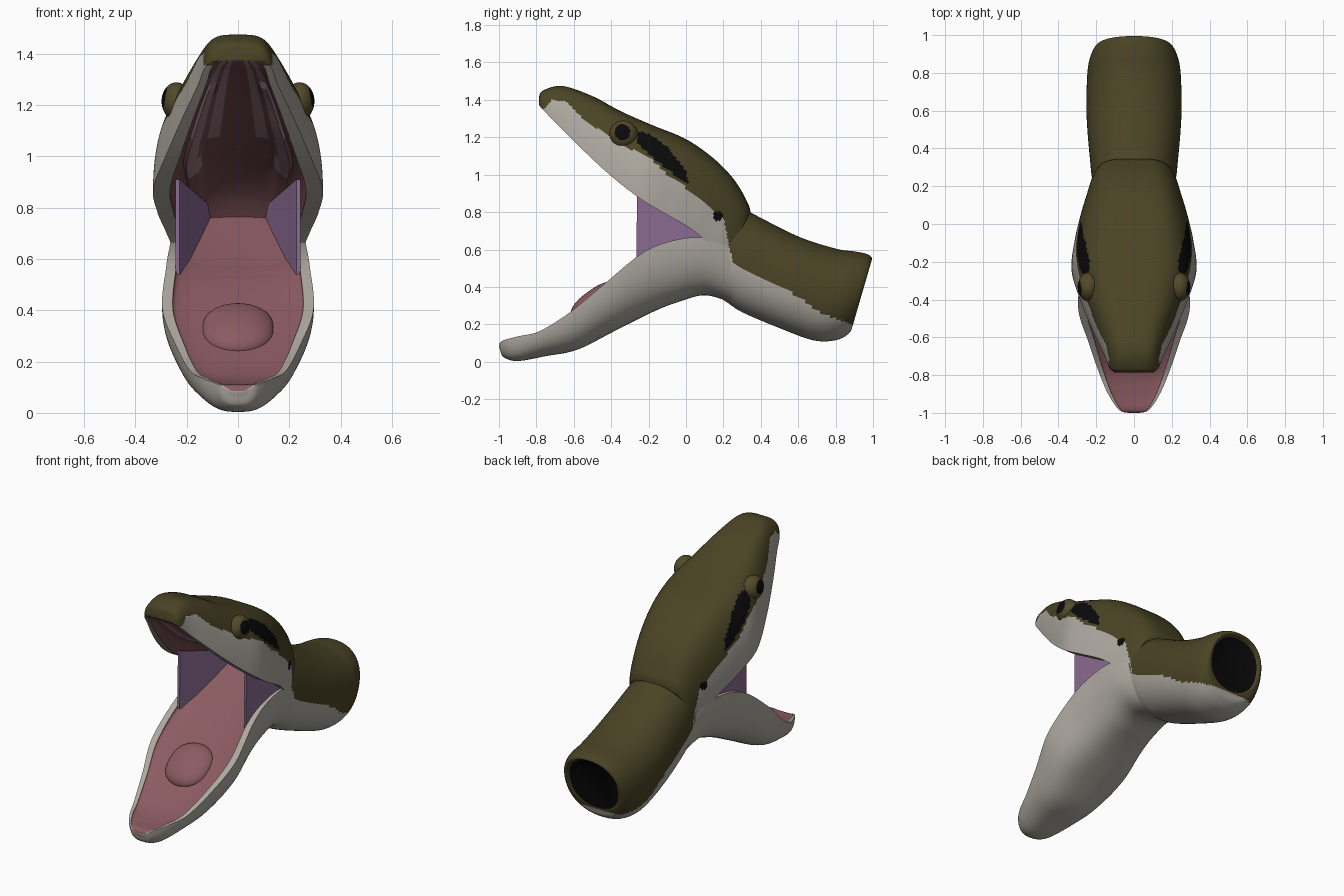
import bpy, bmesh, math
from mathutils import Vector

if "Cube" in bpy.data.objects:
    bpy.data.objects.remove(bpy.data.objects["Cube"])

COLOURS = {
    "olive": (0.068, 0.056, 0.018), "belly_cream": (0.42, 0.395, 0.35),
    "black": (0.003, 0.003, 0.003), "mouth_pink": (0.26, 0.105, 0.12),
    "palate_maroon": (0.15, 0.06, 0.065), "gum_mauve": (0.27, 0.16, 0.20),
    "membrane_purple": (0.25, 0.145, 0.28), "eye_brown": (0.085, 0.068, 0.024),
}
NAMES = list(COLOURS)
MATS = []
for n, c in COLOURS.items():
    m = bpy.data.materials.new(n)
    m.diffuse_color = (*c, 1)
    m.use_nodes = True
    m.node_tree.nodes["Principled BSDF"].inputs["Base Color"].default_value = m.diffuse_color
    MATS.append(m)


def finish(name, bm, colour, angle=50):
    """Mesh to object, colouring each face by colour(face)."""
    bmesh.ops.recalc_face_normals(bm, faces=bm.faces)
    for f in bm.faces:
        f.material_index = NAMES.index(colour(f))
    me = bpy.data.meshes.new(name)
    bm.to_mesh(me)
    bm.free()
    ob = bpy.data.objects.new(name, me)
    bpy.context.collection.objects.link(ob)
    for m in MATS:
        me.materials.append(m)
    bpy.ops.object.select_all(action='DESELECT')
    bpy.context.view_layer.objects.active = ob
    ob.select_set(True)
    bpy.ops.object.shade_smooth_by_angle(angle=math.radians(angle))
    return ob


def smooth_stations(st, sub):
    """Catmull-Rom interpolation of station tuples."""
    out = []
    for i in range(len(st) - 1):
        a, b, c, d = st[max(i - 1, 0)], st[i], st[i + 1], st[min(i + 2, len(st) - 1)]
        for k in range(sub):
            t = k / sub
            out.append([0.5 * (2*q + (r - p)*t + (2*p - 5*q + 4*r - s)*t*t + (3*q - p - 3*r + s)*t**3)
                        for p, q, r, s in zip(a, b, c, d)])
    return out + [list(st[-1])]


def spow(v, p):
    return math.copysign(abs(v) ** p, v)


def jaw_ring(d, power, inner, n=72, m=44):
    """Half-shell section: outer arc from lip to lip, then hollow inner arc."""
    pts = [(spow(math.cos(math.pi*i/n), power), abs(math.sin(math.pi*i/n)) ** .9) for i in range(n + 1)]
    for i in range(m + 1):
        t = math.pi * (1 - i / m)
        u = inner * math.cos(t)
        ridge = .06 if .46 < abs(u) < .62 and d > .3 else 0
        pts.append((u, max(0, d * abs(math.sin(t)) ** .7 - ridge)))
    return pts


def head_ring(d):
    return jaw_ring(d, .52, .8)


def lower_ring(d):
    return jaw_ring(d, .7, .86)


def neck_ring(d, n=96):
    return [(spow(math.cos(2*math.pi*i/n), .9), .5 + .5 * spow(math.sin(2*math.pi*i/n), .9)) for i in range(n)]


def loft(name, stations, ring, colour, outer=999, sub=14):
    """Stations: far y, far z, lip y, lip z, half width, hollow depth."""
    bm = bmesh.new()
    tag = bm.faces.layers.int.new("inner")
    rows = []
    for ty, tz, ly, lz, w, d in smooth_stations(stations, sub):
        rows.append([bm.verts.new((w*u, ly + (ty - ly)*v, lz + (tz - lz)*v)) for u, v in ring(d)])
    for a, b in zip(rows, rows[1:]):
        for j in range(len(a)):
            k = (j + 1) % len(a)
            f = bm.faces.new((a[j], a[k], b[k], b[j]))
            f[tag] = int(outer < j < len(a) - 1)
    bm.faces.new(rows[0])[tag] = 2
    bm.faces.new(rows[-1])[tag] = 3
    return finish(name, bm, lambda f: colour(f, f[tag]))


# skin pattern: olive back, cream belly, black streak behind the eye
EDGE = [(-.72, 1.40), (-.64, 1.39), (-.55, 1.30), (-.35, 1.16), (-.2, 1.10), (-.1, 1.0), (0, .93),
        (.1, .85), (.2, .77), (.25, .53), (.4, .45), (.6, .35), (.7, .27), (.88, .20), (1.1, .2)]
STREAK = [(-.26, 1.23, 1.17), (-.2, 1.22, 1.11), (-.1, 1.15, 1.03), (0, 1.02, .95), (.012, .97, .95)]


def lerp(table, y, k=1):
    for a, b in zip(table, table[1:]):
        if y <= b[0]:
            t = max(0, (y - a[0]) / (b[0] - a[0]))
            return a[k] + (b[k] - a[k]) * t
    return table[-1][k]


def skin(c):
    x, y, z = abs(c.x), c.y, c.z
    if x > .12 and -.26 < y < .012 and lerp(STREAK, y, 2) < z < lerp(STREAK, y, 1):
        return "black"
    if math.hypot(y - .17, z - .78) < .026:
        return "black"
    if y < -.72:
        return "olive" if x < .135 and z > 1.355 else "belly_cream"
    return "olive" if z > lerp(EDGE, y) else "belly_cream"


def head_colour(f, tag):
    c = f.calc_center_median()
    if tag != 1:
        return skin(c)
    u = abs(c.x) / lerp(HALF_WIDTH, c.y)
    gum = .46 < u < .62 or (.22 < u < .36 and c.y < -.3)
    return "gum_mauve" if c.y < -.12 and gum else "palate_maroon"


# upper head with hollow palate
HEAD = [(-.787, 1.41, -.787, 1.372, .10, .05), (-.765, 1.45, -.762, 1.345, .13, .1),
        (-.66, 1.474, -.70, 1.28, .155, .24), (-.50, 1.42, -.58, 1.16, .212, .36),
        (-.35, 1.34, -.42, 1.01, .278, .4), (-.18, 1.265, -.25, .875, .33, .42),
        (0, 1.19, -.1, .785, .315, .42), (.15, 1.085, .02, .715, .285, .35),
        (.26, .97, .1, .65, .257, .2), (.33, .85, .15, .60, .238, .05), (.345, .80, .22, .56, .215, 0)]
HALF_WIDTH = [(s[2] + .1 * (s[0] - s[2]), s[4]) for s in HEAD]
loft("upper_head", HEAD, head_ring, head_colour, 72)

# lower jaw with pink floor
JAW = [(-.995, .065, -1.0, .085, .03, 0), (-.975, .025, -.983, .112, .08, .05),
       (-.90, 0.004, -.90, .135, .137, .15), (-.75, .03, -.78, .165, .188, .16),
       (-.58, .065, -.62, .265, .243, .12), (-.38, .165, -.45, .405, .295, .14),
       (-.18, .265, -.25, .57, .28, .15), (-.04, .32, -.1, .64, .268, .12),
       (.11, .355, .08, .665, .258, .1), (.28, .30, .22, .62, .225, 0)]
loft("lower_jaw", JAW, lower_ring, lambda f, t: "mouth_pink" if t == 1 else "belly_cream", 72)

# neck, with a dark cut end and a maroon throat wall
NECK = [(.14, .90, .10, .38, .20, 0), (.28, .83, .2, .33, .222, 0), (.36, .79, .3, .265, .232, 0),
        (.6, .67, .5, .18, .25, 0), (.8, .605, .68, .115, .25, 0), (.9, .59, .80, .115, .24, 0),
        (.97, .575, .87, .15, .215, 0), (.995, .55, .89, .19, .19, 0), (.97, .535, .895, .21, .17, 0)]


def neck_colour(f, tag):
    return {2: "palate_maroon", 3: "black"}.get(tag) or skin(f.calc_center_median())


loft("neck", NECK, neck_ring, neck_colour)


# stretched skin at the mouth corners
def membrane(side):
    bm = bmesh.new()
    prof = [(-.265, .54), (-.262, .91), (.13, .74), (.13, .58)]
    out = [bm.verts.new((side * .243, y, z)) for y, z in prof]
    inn = [bm.verts.new((side * (.228 if y < 0 else .10), y, z + (.06 if y > 0 else 0))) for y, z in prof]
    bm.faces.new(out)
    bm.faces.new(inn)
    for i in range(4):
        j = (i + 1) % 4
        bm.faces.new((out[i], out[j], inn[j], inn[i]))
    finish("mouth_corner_skin", bm, lambda f: "membrane_purple", 30)


# bulging eyes with a dark pupil
def eye(side):
    bm = bmesh.new()
    bmesh.ops.create_uvsphere(bm, u_segments=72, v_segments=48, radius=1)
    for v in bm.verts:
        x, y, z = v.co
        v.co = (side * .24 + x * .058, -.333 + y * .076, 1.215 + z * .074)

    def colour(f):
        c = f.calc_center_median()
        near = math.hypot(c.y + .34, c.z - 1.228) < .042
        return "black" if near and c.x * side > .24 else "eye_brown"
    finish("eye", bm, colour)


for s in (1, -1):
    membrane(s)
    eye(s)

# floor rising into the throat
bm = bmesh.new()
rows = []
for i in range(9):
    t = i / 8
    y, z, w = -.24 + .36 * t, .545 + .225 * t ** 1.1, .238 - .125 * t
    rows.append([bm.verts.new((w * k / 4, y, z - .02 * (1 - (k / 4) ** 2) * (1 - t))) for k in range(-4, 5)])
for a, b in zip(rows, rows[1:]):
    for k in range(8):
        bm.faces.new((a[k], a[k + 1], b[k + 1], b[k]))
finish("throat_floor", bm, lambda f: "mouth_pink")

# low tongue mound on the mouth floor
bm = bmesh.new()
bmesh.ops.create_uvsphere(bm, u_segments=32, v_segments=20, radius=1)
ca, sa = math.cos(math.radians(36)), math.sin(math.radians(36))
for v in bm.verts:
    p = Vector((v.co.x * .14, spow(v.co.y, .8) * .15, v.co.z * .06))
    v.co = (p.x, -.49 + p.y * ca - p.z * sa, .325 + p.y * sa + p.z * ca)
finish("tongue_mound", bm, lambda f: "mouth_pink")

# small bump on the palate
bm = bmesh.new()
bmesh.ops.create_uvsphere(bm, u_segments=16, v_segments=10, radius=.025)
for v in bm.verts:
    v.co += Vector((0, -.17, 1.04))
finish("palate_bump", bm, lambda f: "gum_mauve")
